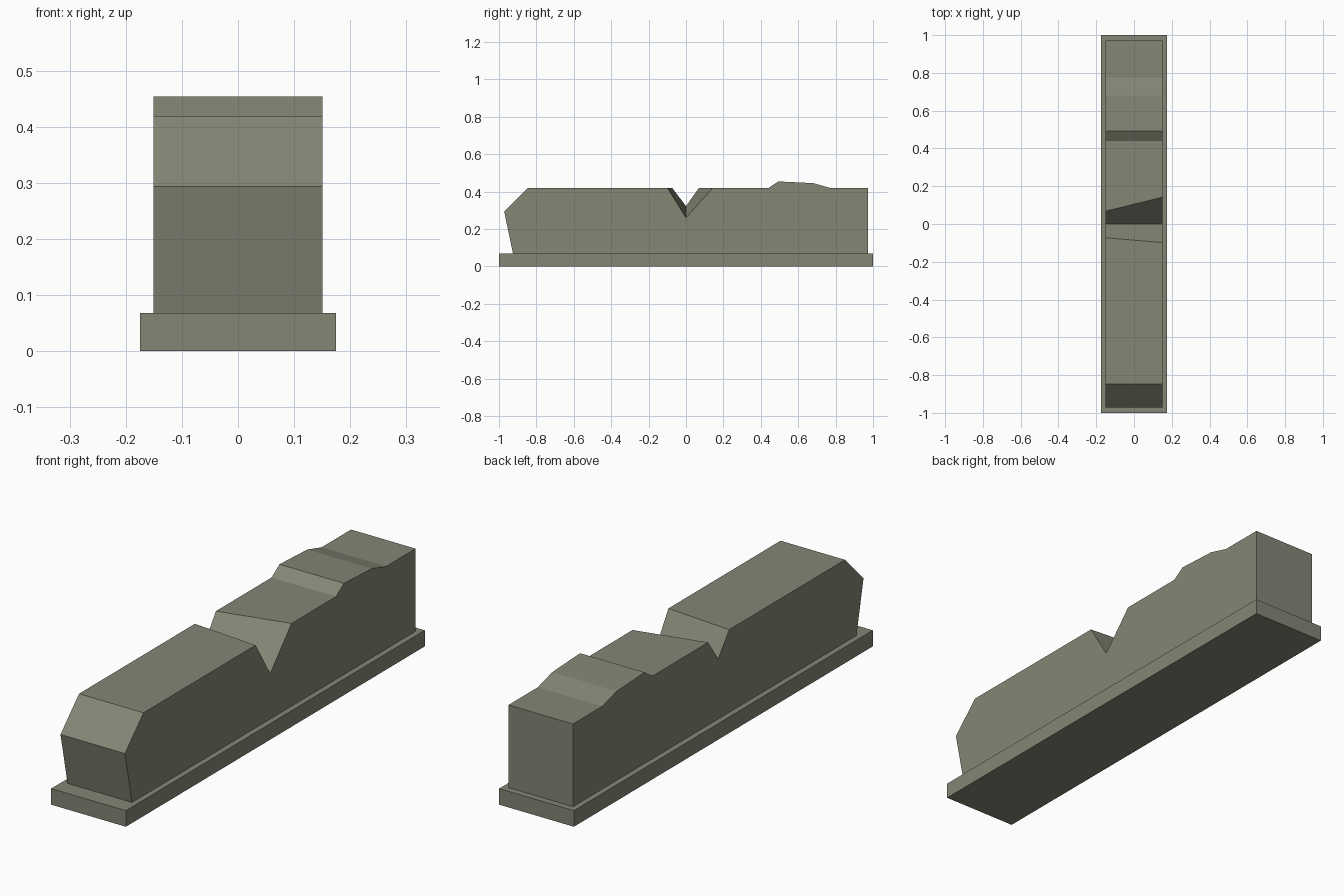
import bpy, bmesh

if "Cube" in bpy.data.objects:
    bpy.data.objects.remove(bpy.data.objects["Cube"])

stone = bpy.data.materials.new("olive grey stone")
stone.diffuse_color = (0.23, 0.24, 0.178, 1)
stone.use_nodes = True
stone.node_tree.nodes["Principled BSDF"].inputs["Base Color"].default_value = stone.diffuse_color


def loft(name, left, right, half_width):
    """Solid between a (y, z) outline on the left and one on the right."""
    bm = bmesh.new()
    a = [bm.verts.new((-half_width, y, z)) for y, z in left]
    b = [bm.verts.new((half_width, y, z)) for y, z in right]
    bm.faces.new(a)
    bm.faces.new(b[::-1])
    n = len(a)
    for i in range(n):
        j = (i + 1) % n
        bm.faces.new((a[i], b[i], b[j], a[j]))
    bmesh.ops.recalc_face_normals(bm, faces=bm.faces)
    mesh = bpy.data.meshes.new(name)
    bm.to_mesh(mesh)
    bm.free()
    mesh.materials.append(stone)
    obj = bpy.data.objects.new(name, mesh)
    bpy.context.collection.objects.link(obj)
    return obj


BASE_TOP, WALL_TOP = 0.068, 0.418


def wall_outline(notch_front, notch_back, notch_z):
    return [
        (-0.925, BASE_TOP), (-0.972, 0.293), (-0.848, WALL_TOP),  # sloped end
        (notch_front, WALL_TOP), (0, notch_z), (notch_back, WALL_TOP),  # notch
        (0.44, WALL_TOP), (0.493, 0.454), (0.68, 0.445), (0.775, WALL_TOP),  # hump
        (0.972, WALL_TOP), (0.972, BASE_TOP),
    ]


# Flat foundation slab
slab = [(-1, 0), (-1, BASE_TOP), (1, BASE_TOP), (1, 0)]
loft("base_slab", slab, slab, 0.175)

# Broken wall, its notch wider and deeper on the right side
loft("wall_block", wall_outline(-0.073, 0.068, 0.322),
     wall_outline(-0.098, 0.142, 0.26), 0.151)
